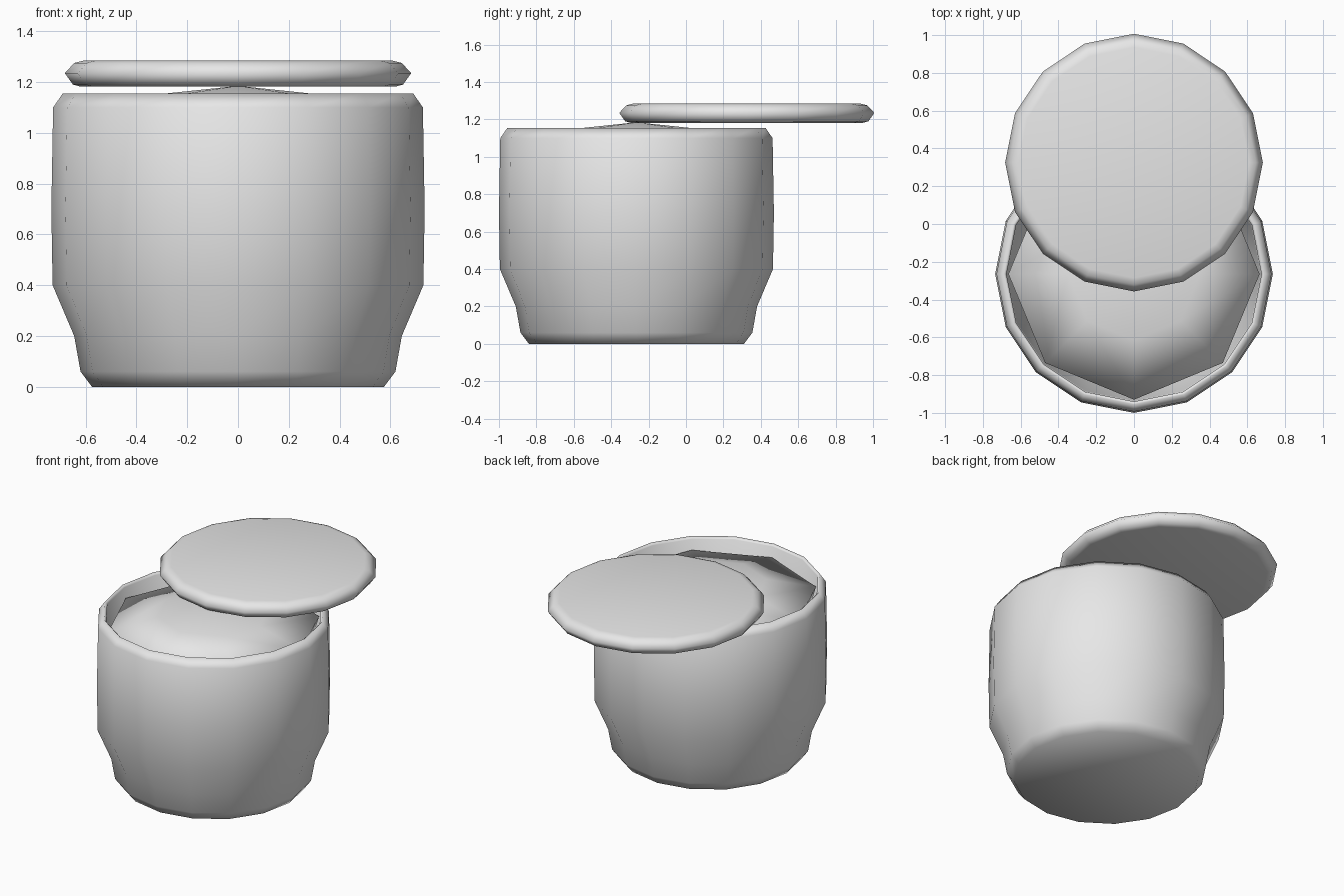
import bpy, bmesh, math

# remove the default cube
cube = bpy.data.objects.get("Cube")
if cube:
    bpy.data.objects.remove(cube, do_unlink=True)

grey = bpy.data.materials.new("plain grey")
grey.use_nodes = True
colour = (0.8, 0.8, 0.8, 1)
grey.diffuse_color = colour
grey.node_tree.nodes["Principled BSDF"].inputs["Base Color"].default_value = colour


def lathe(name, profile, sides, y):
    """Turn an (r, z) profile about a vertical axis at the given y; radius 0 makes a pole."""
    bm = bmesh.new()
    rings = []
    for r, z in profile:
        if r == 0:
            rings.append([bm.verts.new((0, y, z))] * sides)
            continue
        ring = []
        for i in range(sides):
            a = 2 * math.pi * i / sides
            ring.append(bm.verts.new((r * math.cos(a), y + r * math.sin(a), z)))
        rings.append(ring)
    for low, high in zip(rings, rings[1:]):
        for i in range(sides):
            j = (i + 1) % sides
            corners = dict.fromkeys((low[i], low[j], high[j], high[i]))
            bm.faces.new(list(corners))
    bmesh.ops.recalc_face_normals(bm, faces=bm.faces)
    mesh = bpy.data.meshes.new(name)
    bm.to_mesh(mesh)
    bm.free()
    mesh.materials.append(grey)
    mesh.shade_smooth()
    obj = bpy.data.objects.new(name, mesh)
    bpy.context.collection.objects.link(obj)
    return obj


POT_Y, LID_Y = -0.265, 0.325

# hollow pot: foot, belly, bevelled rim, then the inner wall and floor
lathe("pot", [(0, 0), (0.575, 0), (0.62, 0.06), (0.645, 0.2), (0.73, 0.4),
              (0.735, 0.7), (0.728, 1.1), (0.69, 1.155), (0.675, 1.14),
              (0.67, 0.45), (0.6, 0.22), (0.57, 0.06), (0, 0.06)], 16, POT_Y)

# coarse mound filling the pot
lathe("contents", [(0, 1.185), (0.35, 1.148), (0.665, 1.07), (0.64, 0.98), (0, 0.98)],
      8, POT_Y)

# flat lid set aside towards the back
lathe("lid", [(0, 1.182), (0.62, 1.182), (0.65, 1.19), (0.682, 1.235),
              (0.645, 1.275), (0.61, 1.284), (0, 1.284)], 16, LID_Y)
